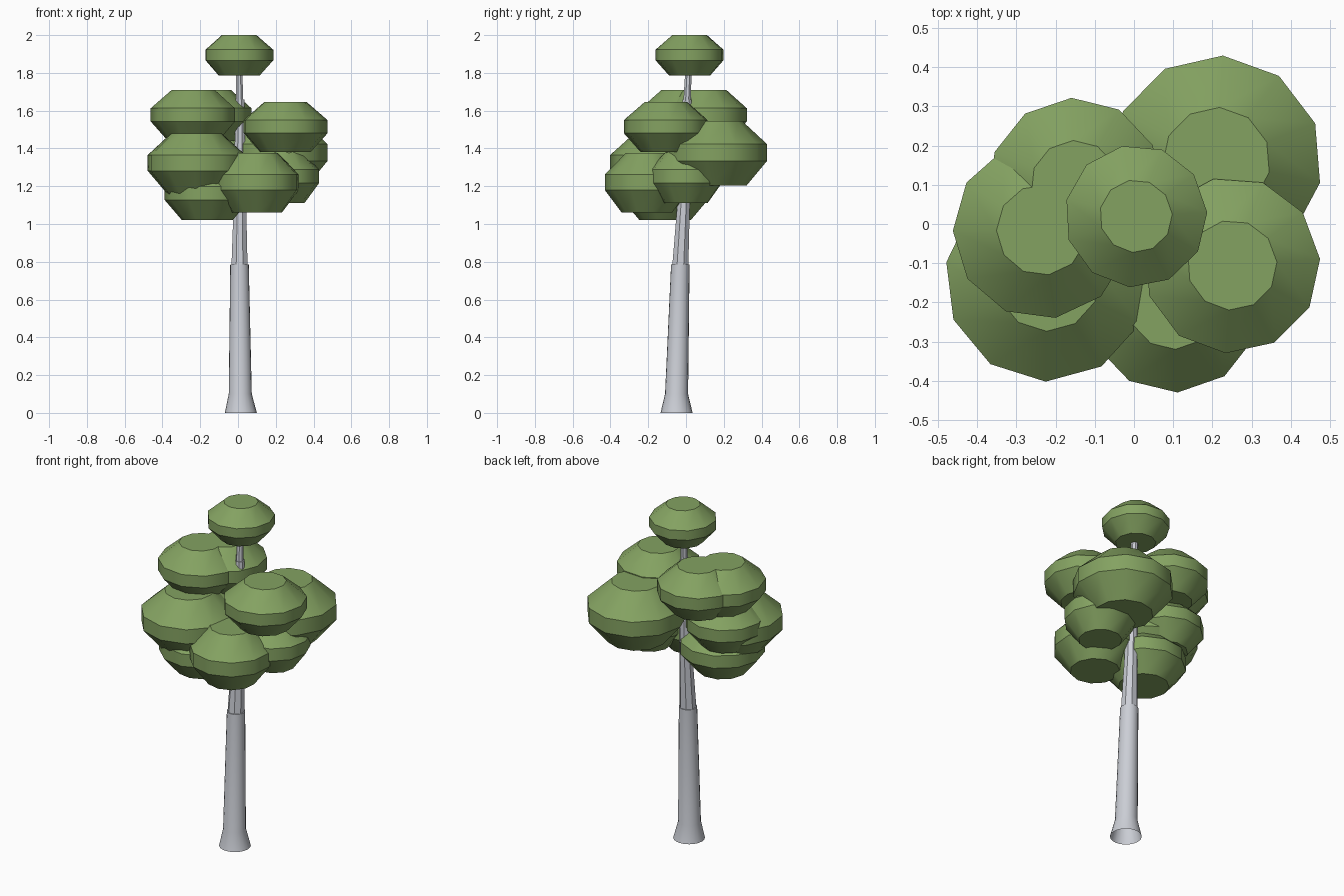
import bpy
import bmesh
import math
from mathutils import Vector

cube = bpy.data.objects.get("Cube")
if cube:
    bpy.data.objects.remove(cube, do_unlink=True)


def make_material(name, rgb):
    mat = bpy.data.materials.new(name)
    mat.use_nodes = True
    colour = (*rgb, 1)
    mat.diffuse_color = colour
    bsdf = mat.node_tree.nodes["Principled BSDF"]
    bsdf.inputs["Base Color"].default_value = colour
    bsdf.inputs["Roughness"].default_value = 0.9
    return mat


leaf_green = make_material("leaf green", (0.23, 0.36, 0.12))
bark_grey = make_material("pale bark grey", (0.60, 0.62, 0.67))


def loft(name, rings, sides, mat, phase=0, cap_bottom=True, angle=35):
    """Skin a stack of horizontal rings given as (x, y, z, radius)."""
    bm = bmesh.new()
    loops = []
    for x, y, z, r in rings:
        loop = []
        for i in range(sides):
            a = math.radians(phase) + math.tau * i / sides
            loop.append(bm.verts.new(Vector((x + r * math.cos(a), y + r * math.sin(a), z))))
        loops.append(loop)
    for low, high in zip(loops, loops[1:]):
        for i in range(sides):
            j = (i + 1) % sides
            bm.faces.new((low[i], low[j], high[j], high[i]))
    bm.faces.new(loops[-1])
    if cap_bottom:
        bm.faces.new(loops[0][::-1])
    mesh = bpy.data.meshes.new(name)
    bm.to_mesh(mesh)
    bm.free()
    mesh.materials.append(mat)
    obj = bpy.data.objects.new(name, mesh)
    bpy.context.collection.objects.link(obj)
    bpy.ops.object.select_all(action="DESELECT")
    obj.select_set(True)
    bpy.context.view_layer.objects.active = obj
    bpy.ops.object.shade_smooth_by_angle(angle=math.radians(angle))
    return obj


# Foliage clump: height fraction and radius fraction of each ring
CLUMP = ((0, 0.6), (0.38, 1), (0.64, 1), (1, 0.51))


def clump(name, x, y, radius, bottom, top, phase):
    rings = [(x, y, bottom + h * (top - bottom), r * radius) for h, r in CLUMP]
    loft(name, rings, 11, leaf_green, phase)


clump("crown_top", 0.005, 0.02, 0.182, 1.785, 2.0, 3)
clump("foliage_back_right", 0.21, 0.16, 0.27, 1.205, 1.545, 21)
clump("foliage_front_right", 0.25, -0.105, 0.225, 1.38, 1.645, 4)
clump("foliage_upper_left", -0.235, -0.015, 0.227, 1.44, 1.71, 17)
clump("foliage_upper_back", -0.15, 0.1, 0.222, 1.44, 1.71, 27)
clump("foliage_front_left", -0.22, -0.14, 0.262, 1.16, 1.48, 7)
clump("foliage_mid_left", -0.235, -0.03, 0.213, 1.22, 1.49, 18)
clump("foliage_front", 0.1, -0.205, 0.225, 1.06, 1.375, 11)
clump("foliage_lower_left", -0.16, -0.11, 0.228, 1.02, 1.3, 15)
clump("foliage_lower_right", 0.235, 0.0, 0.195, 1.11, 1.39, 5)

# Trunk: flared root and smooth lower stem, open underneath
loft("trunk_lower", [(0.015, -0.05, 0, 0.085), (0.012, -0.05, 0.1, 0.061),
                     (0.008, -0.03, 0.785, 0.049)],
     20, bark_grey, cap_bottom=False, angle=40)

# Facetted upper stem, and the thin leader under the crown
loft("trunk_upper", [(0.008, -0.03, 0.78, 0.046), (0.01, -0.013, 1.1, 0.036),
                     (0.01, 0.006, 1.66, 0.025)], 8, bark_grey, phase=22.5, angle=30)
loft("trunk_leader", [(0.008, 0.005, 1.64, 0.021), (0.006, 0.015, 1.85, 0.018)],
     8, bark_grey, phase=22.5, angle=30)
